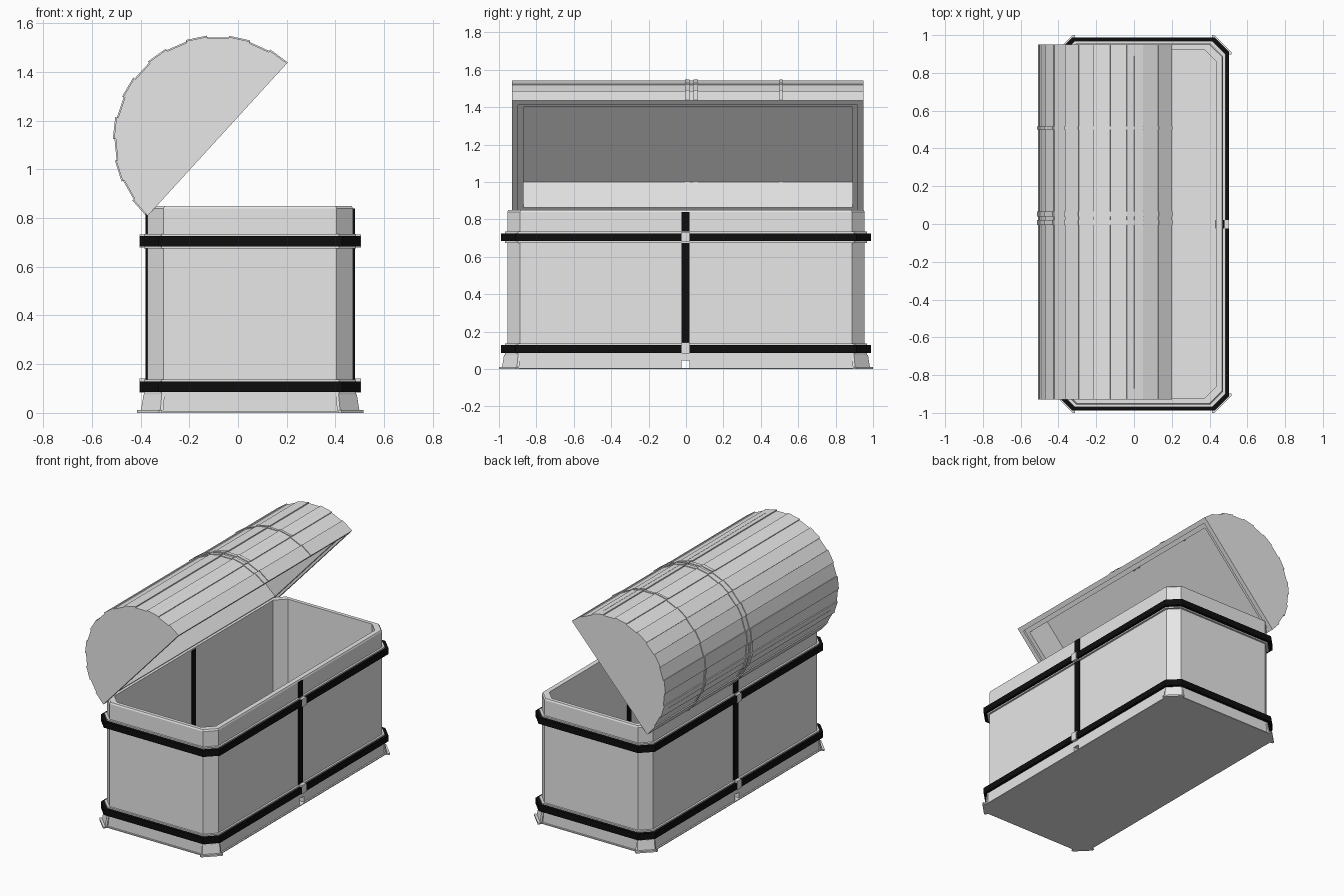
import bpy, bmesh, math
from mathutils import Vector

if "Cube" in bpy.data.objects:
    bpy.data.objects.remove(bpy.data.objects["Cube"], do_unlink=True)

CX = 0.05          # body centre in x
GAP = (-0.025, 0.02)  # strap position in y


def material(name, value):
    m = bpy.data.materials.new(name)
    m.use_nodes = True
    col = (value, value, value, 1)
    m.diffuse_color = col
    m.node_tree.nodes["Principled BSDF"].inputs["Base Color"].default_value = col
    return m


GREY = material("light grey", 0.8)
BLACK = material("black", 0.004)
WHITE = material("white", 0.95)


def finish(name, bm, mat):
    bmesh.ops.recalc_face_normals(bm, faces=bm.faces)
    me = bpy.data.meshes.new(name)
    bm.to_mesh(me)
    bm.free()
    me.materials.append(mat)
    ob = bpy.data.objects.new(name, me)
    bpy.context.scene.collection.objects.link(ob)
    return ob


def octagon(hx, hy, c):
    quarter = [(hx, hy - c), (hx - c, hy)]
    pts = quarter + [(-x, y) for x, y in reversed(quarter)]
    return pts + [(-x, -y) for x, y in pts]


def loft(name, rings, mat, closed=False):
    """Join rings of (outline, z); closed joins the last ring to the first."""
    bm = bmesh.new()
    loops = [[bm.verts.new((CX + x, y, z)) for x, y in pts] for pts, z in rings]
    pairs = list(zip(loops, loops[1:]))
    if closed:
        pairs.append((loops[-1], loops[0]))
    else:
        bm.faces.new(loops[0])
        bm.faces.new(loops[-1])
    for a, b in pairs:
        for i in range(len(a)):
            j = (i + 1) % len(a)
            bm.faces.new((a[i], a[j], b[j], b[i]))
    return finish(name, bm, mat)


def box(name, x, y, z, mat):
    pts = [(x[0], y[0]), (x[1], y[0]), (x[1], y[1]), (x[0], y[1])]
    return loft(name, [(pts, z[0]), (pts, z[1])], mat)


def collar(name, hx, hy, c, z, mat):
    outer, inner = octagon(hx, hy, c), octagon(0.42, 0.95, 0.065)
    return loft(name, [(outer, z[0]), (outer, z[1]), (inner, z[1]), (inner, z[0])], mat, True)


# Hollow body with cut corners
wall = octagon(0.422, 0.955, 0.067)
inside = octagon(0.385, 0.925, 0.065)
loft("body", [(wall, 0.07), (wall, 0.84), (octagon(0.417, 0.95, 0.067), 0.85),
              (inside, 0.85), (inside, 0.09)], GREY)

# Bands with the ledges behind them
for label, z in (("lower", 0.107), ("upper", 0.705)):
    collar(label + "_ledge", 0.435, 0.968, 0.07, (z - 0.03, z + 0.03), GREY)
    collar(label + "_band", 0.452, 0.988, 0.076, (z - 0.021, z + 0.021), BLACK)

# Base: upper block, split skirt and thin bottom plate
base = octagon(0.435, 0.968, 0.07)
loft("base_block", [(base, 0.045), (base, 0.078)], GREY)
plate = octagon(0.445, 0.98, 0.075)
loft("bottom_plate", [(plate, 0), (plate, 0.006)], GREY)
for side, s, edge in (("front", -1, -GAP[0]), ("back", 1, GAP[1])):
    half = [(x, s * y) for x, y in octagon(0.435, 0.968, 0.07) if y > 0]
    half += [(-0.435, s * edge), (0.435, s * edge)]
    loft(side + "_skirt", [(half, 0), (half, 0.045)], GREY)


# Corner feet with flared soles
def corner(hx, hy, c, sx, sy):
    pts = [(hx - c, hy), (hx, hy - c), (hx, hy - c - 0.012), (hx - 0.1, hy - c - 0.012),
           (hx - c - 0.012, hy - 0.1), (hx - c - 0.012, hy)]
    return [(sx * x, sy * y) for x, y in pts]


for sx, xs in ((-1, "right"), (1, "left")):
    for sy, ys in ((-1, "front"), (1, "back")):
        loft(f"{ys}_{xs}_foot", [(corner(0.45, 0.985, 0.08, sx, sy), 0),
                                 (corner(0.438, 0.973, 0.075, sx, sy), 0.075)], GREY)
        low = corner(0.465, 1.0, 0.09, sx, sy)
        loft(f"{ys}_{xs}_sole", [(low, 0), (low, 0.011)], GREY)

    # Vertical strap through each long wall, with clasps over the bands
    def span(a, b):
        return sorted((sx * a, sx * b))
    box(xs + "_strap", span(0.381, 0.43), GAP, (0.09, 0.84), BLACK)
    box(xs + "_lower_clasp", span(0.42, 0.454), GAP, (0.083, 0.142), WHITE)
    box(xs + "_upper_clasp", span(0.42, 0.454), GAP, (0.678, 0.732), WHITE)

# Open lid: half barrel of planks around a tilted chord
LID_X, LID_Z = -0.085, 1.122
TILT = math.radians(47.6)
PLANKS = 15


def barrel(extra):
    pts = []
    for i in range(PLANKS):
        r = (0.424 if i % 2 == 0 else 0.417) + extra
        for k in (i, i + 1):
            a = TILT + math.pi * k / PLANKS
            pts.append((LID_X + r * math.cos(a), LID_Z + r * math.sin(a)))
    return pts


def extrude_y(pts, y0, y1):
    bm = bmesh.new()
    a, b = ([bm.verts.new((x, y, z)) for x, z in pts] for y in (y0, y1))
    bm.faces.new(a)
    bm.faces.new(b)
    for i in range(len(a)):
        j = (i + 1) % len(a)
        bm.faces.new((a[i], a[j], b[j], b[i]))
    bmesh.ops.recalc_face_normals(bm, faces=bm.faces)
    return bm


bm = extrude_y(barrel(0), -0.93, 0.95)
down = Vector((math.sin(TILT), 0, -math.cos(TILT)))
opening = max((f for f in bm.faces if f.normal.dot(down) > 0.99), key=lambda f: f.calc_area())
for margin, depth in ((0.045, 0.015), (0.04, 0.2)):
    bmesh.ops.inset_individual(bm, faces=[opening], thickness=margin, depth=0)
    opening = bmesh.ops.extrude_discrete_faces(bm, faces=[opening])["faces"][0]
    bmesh.ops.translate(bm, verts=opening.verts, vec=-down * depth)
finish("lid", bm, GREY)

# Thin hoops over the lid
for n, y in enumerate(((-0.005, 0.02), (0.04, 0.065), (0.5, 0.517))):
    hoop = barrel(0.005) + barrel(-0.004)[::-1]
    finish(f"lid_hoop_{n + 1}", extrude_y(hoop, *y), GREY)
